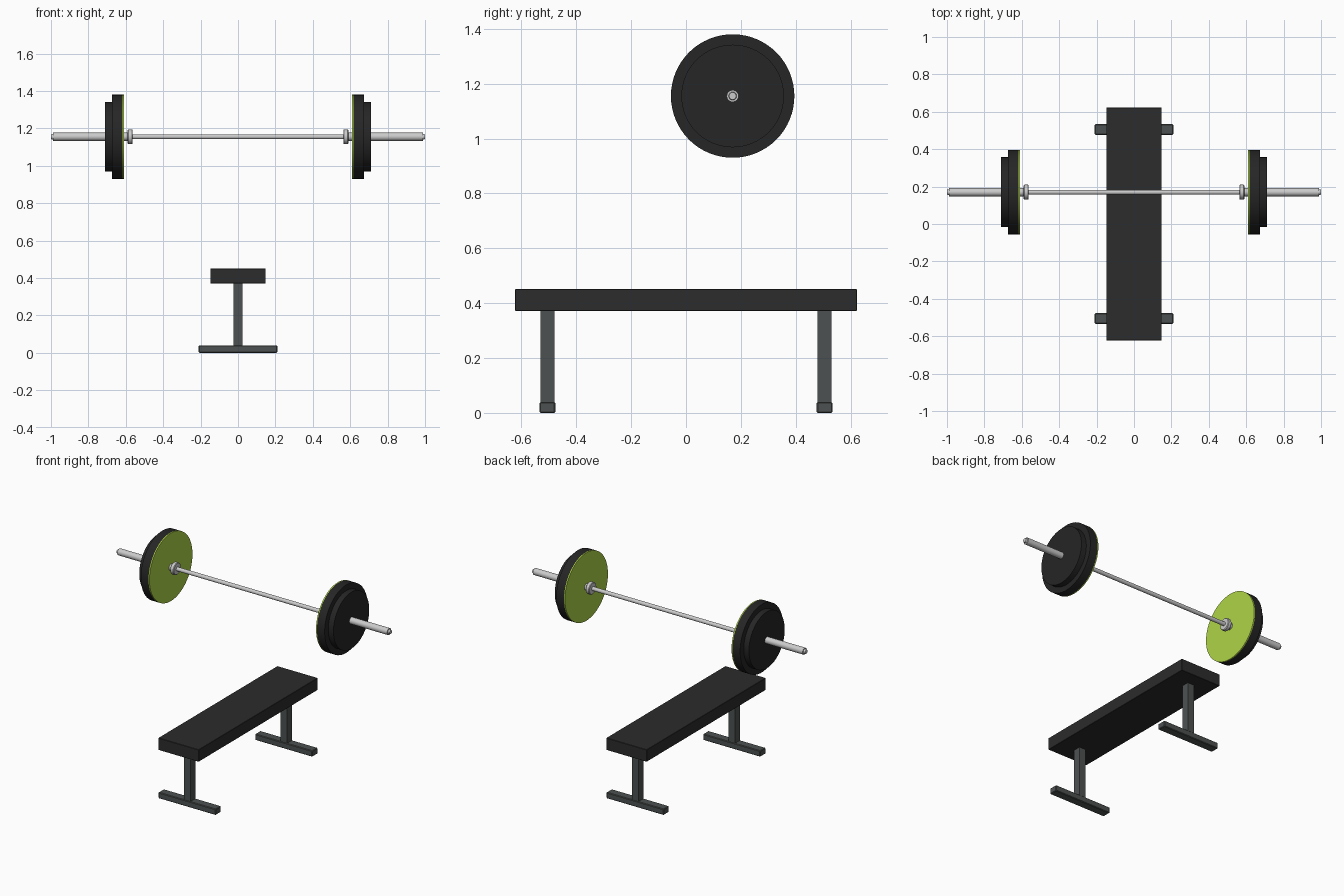
import bpy, bmesh, math
from mathutils import Matrix, Vector

if "Cube" in bpy.data.objects:
    bpy.data.objects.remove(bpy.data.objects["Cube"])


def material(name, rgb):
    m = bpy.data.materials.new(name)
    m.diffuse_color = (*rgb, 1)
    m.use_nodes = True
    m.node_tree.nodes["Principled BSDF"].inputs["Base Color"].default_value = m.diffuse_color
    return m


STEEL = material("steel", (0.60, 0.60, 0.60))
RUBBER = material("black rubber", (0.019, 0.019, 0.019))
LIME = material("lime face", (0.42, 0.66, 0.06))
VINYL = material("dark vinyl", (0.025, 0.025, 0.025))
FRAME = material("grey frame", (0.075, 0.083, 0.083))

BAR_Y, BAR_Z = 0.17, 1.155


def finish(name, bm, mat):
    bmesh.ops.recalc_face_normals(bm, faces=bm.faces)
    mesh = bpy.data.meshes.new(name)
    bm.to_mesh(mesh)
    bm.free()
    mesh.materials.append(mat)
    ob = bpy.data.objects.new(name, mesh)
    bpy.context.collection.objects.link(ob)
    return ob


def box(name, size, center, mat, bevel=0.0):
    bm = bmesh.new()
    bmesh.ops.create_cube(bm, size=1, matrix=Matrix.Translation(center) @ Matrix.Diagonal((*size, 1)))
    ob = finish(name, bm, mat)
    if bevel:
        mod = ob.modifiers.new("edge", 'BEVEL')
        mod.width, mod.segments = bevel, 1
    return ob


def lathe(name, profile, mat, sides):
    """Turn (x, radius) points around the bar axis and cap both ends."""
    bm = bmesh.new()
    rings = []
    for x, r in profile:
        angles = [2 * math.pi * i / sides for i in range(sides)]
        rings.append([bm.verts.new(Vector((x, BAR_Y + r * math.cos(a), BAR_Z + r * math.sin(a))))
                      for a in angles])
    for a, b in zip(rings, rings[1:]):
        for i in range(sides):
            j = (i + 1) % sides
            bm.faces.new((a[i], a[j], b[j], b[i]))
    bm.faces.new(rings[0])
    bm.faces.new(rings[-1])
    ob = finish(name, bm, mat)
    bpy.context.view_layer.objects.active = ob
    bpy.ops.object.select_all(action='DESELECT')
    ob.select_set(True)
    bpy.ops.object.shade_smooth_by_angle(angle=math.radians(35))
    return ob


# Bench: padded top on two T-shaped legs
box("bench_pad", (0.296, 1.246, 0.08), (0, 0, 0.411), VINYL, 0.002)
for s, label in ((-1, "front"), (1, "back")):
    box(label + "_leg", (0.048, 0.051, 0.34), (0, s * 0.505, 0.204), FRAME)
    box(label + "_foot", (0.42, 0.057, 0.04), (0, s * 0.505, 0.02), FRAME, 0.004)

# Barbell: thin grip, then collar, sleeve and plates mirrored on each end
lathe("bar_grip", [(-0.58, 0.013), (0.58, 0.013)], STEEL, 16)
for s, label in ((-1, "left"), (1, "right")):
    lathe(label + "_sleeve",
          [(s * x, r) for x, r in ((0.563, 0.036), (0.567, 0.04), (0.586, 0.04), (0.59, 0.036),
                                   (0.59, 0.022), (0.988, 0.022), (0.988, 0.015), (1.0, 0.013))],
          STEEL, 16)
    lathe(label + "_plate_face", [(s * 0.61, 0.225), (s * 0.617, 0.225)], LIME, 64)
    lathe(label + "_large_plate", [(s * 0.617, 0.225), (s * 0.673, 0.225)], RUBBER, 64)
    lathe(label + "_small_plate", [(s * 0.673, 0.187), (s * 0.711, 0.187)], RUBBER, 64)
